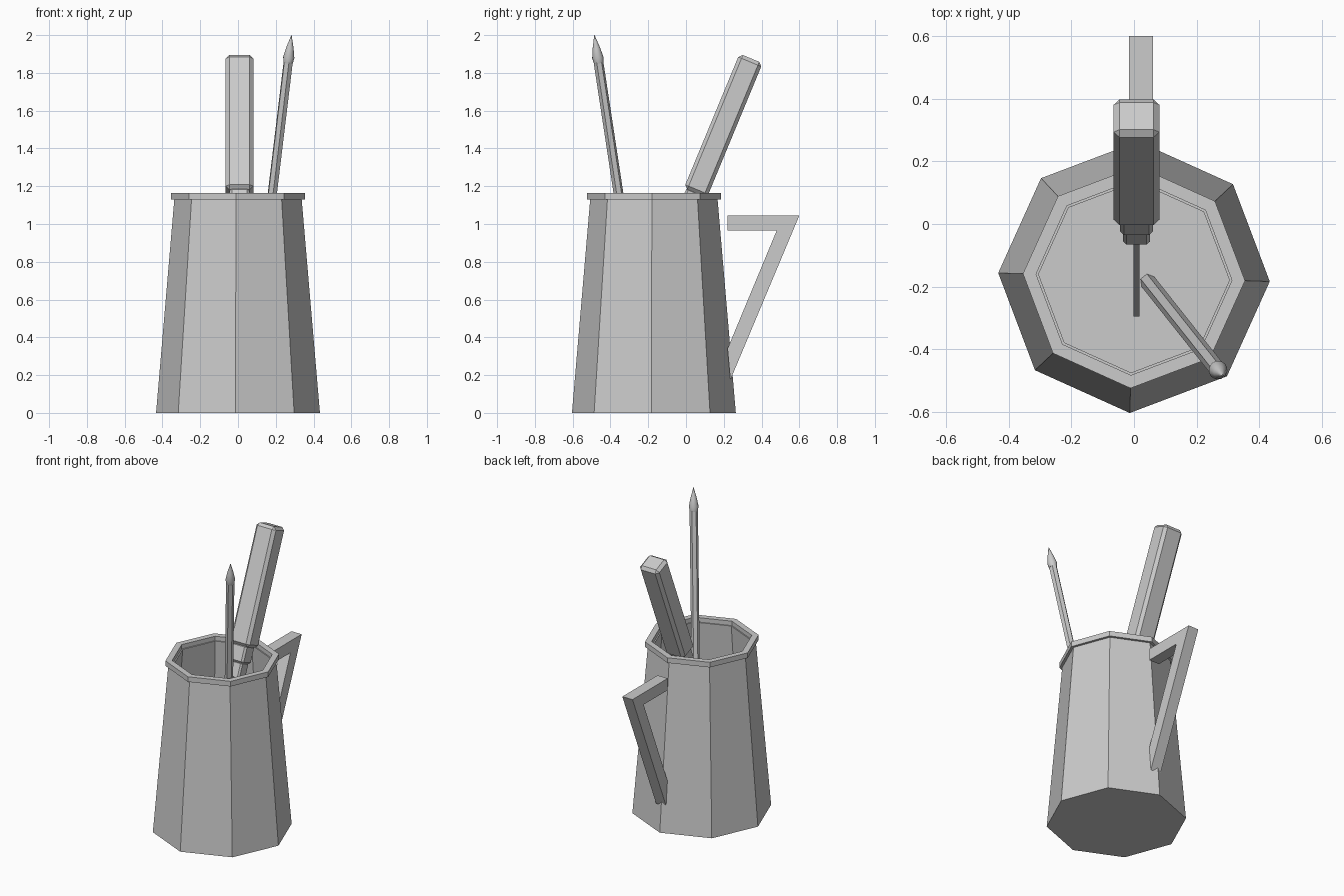
import bpy, bmesh, math
from mathutils import Vector, Matrix

if "Cube" in bpy.data.objects:
    bpy.data.objects.remove(bpy.data.objects["Cube"], do_unlink=True)

grey = bpy.data.materials.new("plain grey")
grey.use_nodes = True
COLOUR = (0.6, 0.6, 0.6, 1)
grey.diffuse_color = COLOUR
grey.node_tree.nodes["Principled BSDF"].inputs["Base Color"].default_value = COLOUR


def finish(name, bm, matrix=Matrix()):
    bmesh.ops.recalc_face_normals(bm, faces=bm.faces)
    mesh = bpy.data.meshes.new(name)
    bm.to_mesh(mesh)
    bm.free()
    mesh.materials.append(grey)
    obj = bpy.data.objects.new(name, mesh)
    obj.matrix_world = matrix
    bpy.context.collection.objects.link(obj)
    return obj


def lathe(name, profile, sides, matrix, turn=0, closed=False):
    """Rings of (radius, height) joined up; ends capped unless closed."""
    bm = bmesh.new()
    rings = []
    for r, z in profile:
        angles = [turn + math.tau * i / sides for i in range(sides)]
        rings.append([bm.verts.new((r * math.cos(a), r * math.sin(a), z)) for a in angles])
    pairs = list(zip(rings, rings[1:]))
    if closed:
        pairs.append((rings[-1], rings[0]))
    else:
        bm.faces.new(rings[0])
        bm.faces.new(rings[-1])
    for a, b in pairs:
        for i in range(sides):
            j = (i + 1) % sides
            bm.faces.new((a[i], a[j], b[j], b[i]))
    return finish(name, bm, matrix)


def bar(name, width, depth, z0, z1, matrix, chamfer=0.0):
    bm = bmesh.new()
    size = Matrix.Diagonal((width, depth, z1 - z0, 1))
    bmesh.ops.create_cube(bm, size=1, matrix=Matrix.Translation((0, 0, (z0 + z1) / 2)) @ size)
    if chamfer:
        bmesh.ops.bevel(bm, geom=bm.edges[:], offset=chamfer, segments=1, affect='EDGES')
    return finish(name, bm, matrix)


def aimed(start, end):
    """Frame at start whose z axis points to end."""
    d = Vector(end) - Vector(start)
    return Matrix.Translation(start) @ d.to_track_quat('Z', 'Y').to_matrix().to_4x4()


# Eight-sided tapering pot, hollow, with a rim
pot = Matrix.Translation((0, -0.17, 0))
turn = math.radians(-1.8)
lathe("pot_body", [(0.434, 0), (0.337, 1.135), (0.305, 1.135), (0.40, 0.03)], 8, pot, turn)
lathe("pot_rim", [(0.355, 1.13), (0.355, 1.165), (0.313, 1.165), (0.313, 1.13)],
      8, pot, turn, closed=True)

# Angular pot handle, extruded across x
outline = [(0.22, 1.045), (0.60, 1.045), (0.235, 0.175), (0.22, 0.34), (0.48, 0.965), (0.22, 0.965)]
bm = bmesh.new()
face = bm.faces.new([bm.verts.new((-0.016, y, z)) for y, z in outline])
extruded = bmesh.ops.extrude_face_region(bm, geom=[face])["geom"]
bmesh.ops.translate(bm, vec=(0.077, 0, 0),
                    verts=[v for v in extruded if isinstance(v, bmesh.types.BMVert)])
finish("pot_handle", bm)

# Leaning tool with a square grip, stepped collars and a thin shaft
lean = Matrix.Translation((0.008, 0.05, 1.165)) @ Matrix.Rotation(math.radians(-22.5), 4, 'X')
bar("tool_grip", 0.146, 0.132, 0, 0.77, lean, 0.019)
bar("tool_upper_collar", 0.105, 0.105, -0.108, 0.01, lean, 0.012)
bar("tool_lower_collar", 0.085, 0.085, -0.21, -0.10, lean, 0.01)
bar("tool_shaft", 0.02, 0.02, -0.877, -0.20, lean)

# Thin pencil with a smooth pointed head
base, tip = Vector((0.045, -0.185, 0.03)), Vector((0.283, -0.485, 2.0))
length = (tip - base).length
frame = aimed(base, tip)
lathe("pencil_shaft", [(0.026, 0), (0.026, length - 0.12)], 6, frame)
head = lathe("pencil_head", [(0.025, length - 0.15), (0.030, length - 0.12),
                             (0.020, length - 0.07), (0.001, length)], 16, frame)
bpy.context.view_layer.objects.active = head
head.select_set(True)
bpy.ops.object.shade_smooth_by_angle(angle=math.radians(40))
